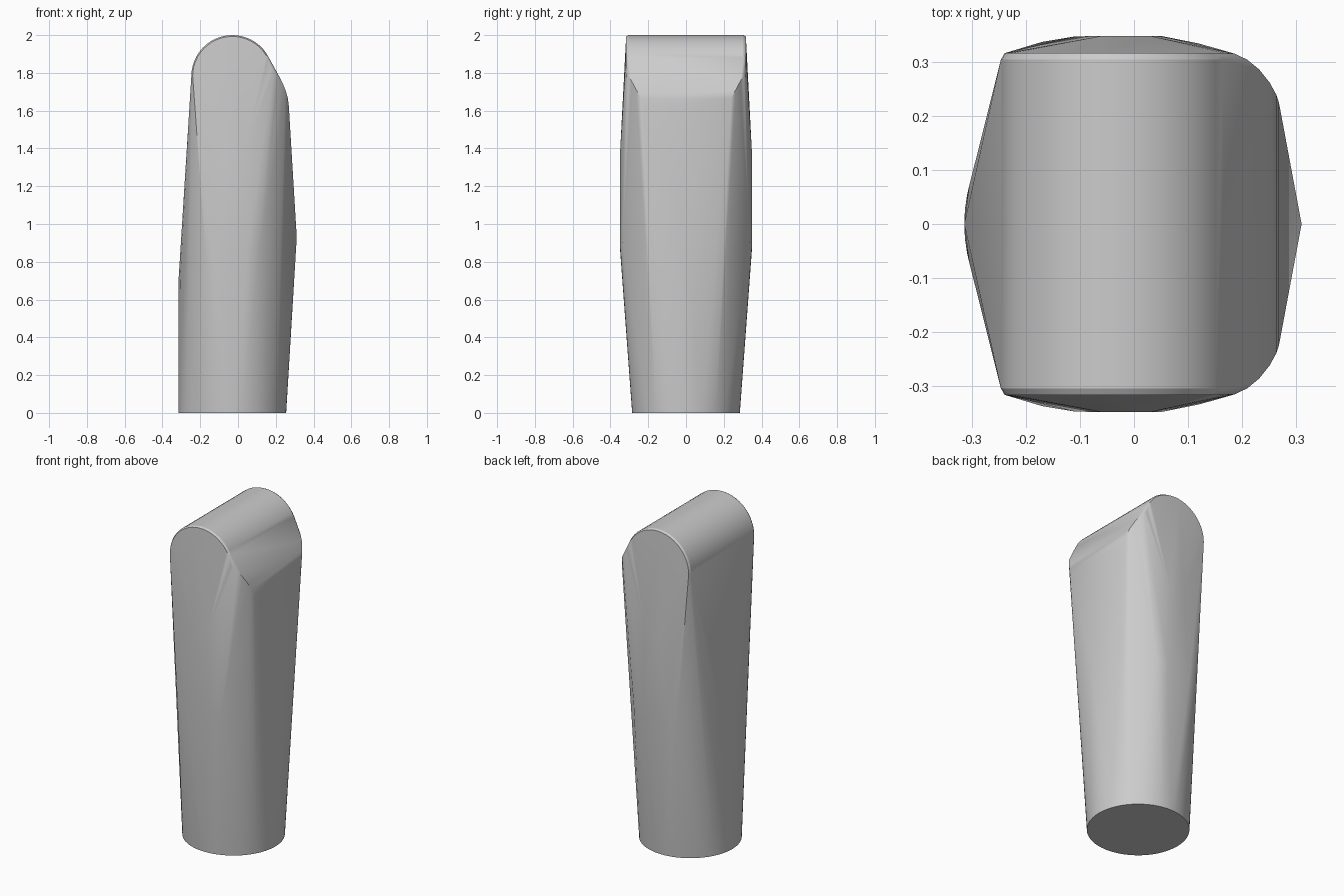
import bpy, bmesh, math

cube = bpy.data.objects.get("Cube")
if cube:
    bpy.data.objects.remove(cube, do_unlink=True)

# Single matte grey
grey = bpy.data.materials.new("light_grey")
grey.use_nodes = True
colour = (0.6, 0.6, 0.6, 1.0)
grey.diffuse_color = colour
grey.node_tree.nodes["Principled BSDF"].inputs["Base Color"].default_value = colour

half = []  # points on the +y side, mirrored below

# Round foot
CX, R = -0.03, 0.285
for i in range(33):
    a = math.pi * i / 32
    half.append((CX + R * math.cos(a), R * math.sin(a), 0.0))

# Horizontal rounded top, with a tiny bevel around each end cap
for y, r in ((0.305, 0.217), (0.317, 0.21)):
    for i in range(25):
        a = math.radians(4 + 176 * i / 24)
        half.append((CX + r * math.cos(a), y, 1.783 + r * math.sin(a)))

# Swept corner running down the +x side of the top
half += [(0.187, 0.316, 1.81), (0.21, 0.305, 1.785), (0.232, 0.287, 1.755),
         (0.252, 0.262, 1.708), (0.264, 0.24, 1.665), (0.269, 0.225, 1.625)]

# Swollen middle
half += [(0.311, 0.0, 0.93), (-0.315, 0.0, 0.7), (-0.306, 0.07, 0.7),
         (-0.17, 0.338, 0.82), (-0.11, 0.348, 0.85), (0.05, 0.349, 0.88),
         (0.12, 0.335, 0.9), (-0.06, 0.349, 1.36), (0.03, 0.349, 1.38)]

# Wrap a convex skin around the sections
bm = bmesh.new()
for x, y, z in half:
    bm.verts.new((x, y, z))
    bm.verts.new((x, -y, z))
bmesh.ops.remove_doubles(bm, verts=bm.verts[:], dist=0.0005)
bmesh.ops.convex_hull(bm, input=bm.verts[:], use_existing_faces=False)
loose = [v for v in bm.verts if not v.link_faces]
bmesh.ops.delete(bm, geom=loose, context='VERTS')
bmesh.ops.dissolve_limit(bm, angle_limit=math.radians(0.3),
                         verts=bm.verts[:], edges=bm.edges[:])
bmesh.ops.recalc_face_normals(bm, faces=bm.faces[:])

mesh = bpy.data.meshes.new("tapered_body")
bm.to_mesh(mesh)
bm.free()
mesh.materials.append(grey)
body = bpy.data.objects.new("tapered_body", mesh)
bpy.context.collection.objects.link(body)

# Smooth sides, crisp rims
bpy.ops.object.select_all(action='DESELECT')
body.select_set(True)
bpy.context.view_layer.objects.active = body
bpy.ops.object.shade_smooth_by_angle(angle=math.radians(30))
